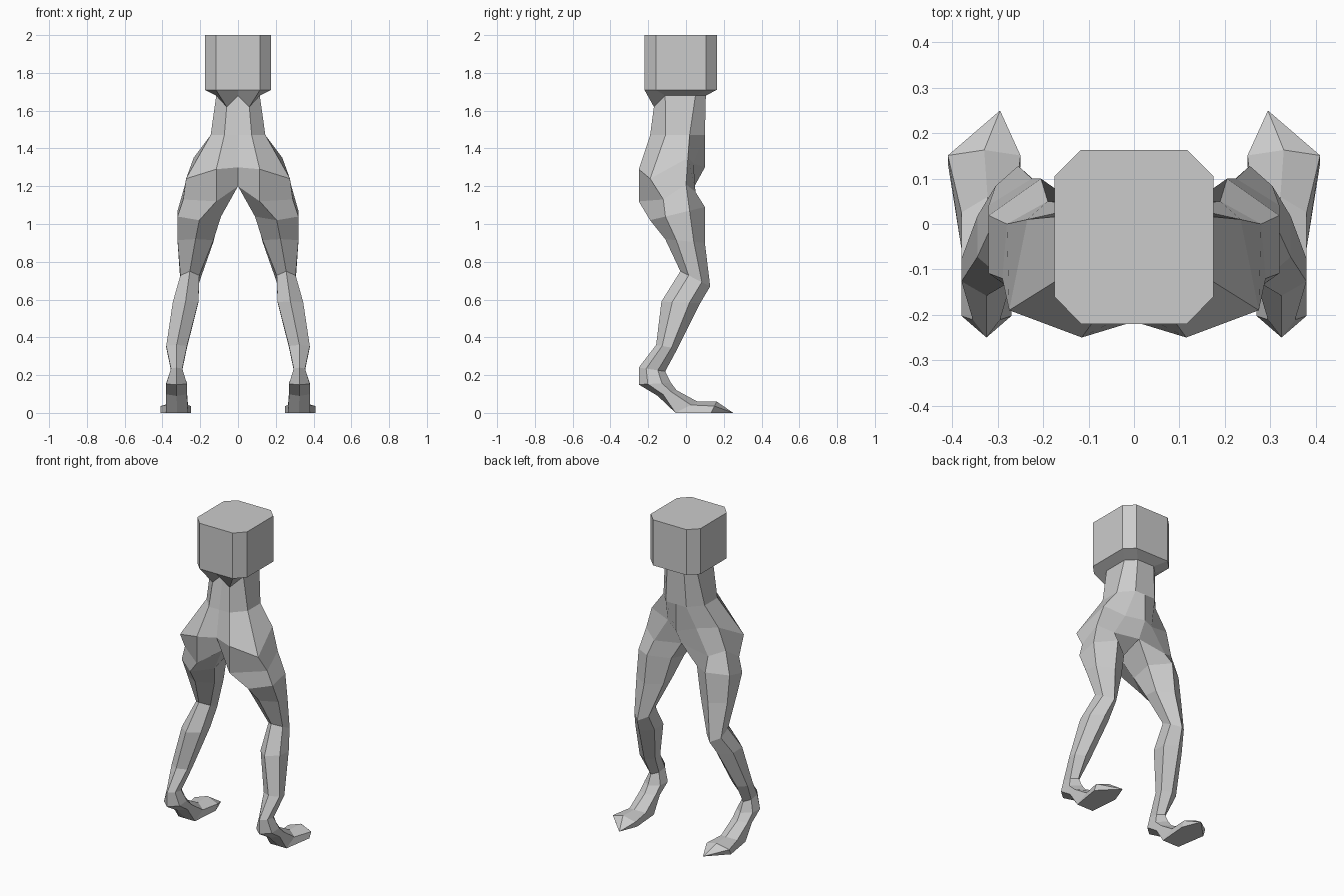
import bpy, bmesh

if "Cube" in bpy.data.objects:
    bpy.data.objects.remove(bpy.data.objects["Cube"])

# Every cross-section of the right half has 6 points, in this order:
# inner front, mid front, outer front, outer back, mid back, inner back


def ring(xi, xo, y0, z0, y1, z1, inner=0.28, k0=0.28, k1=0.28):
    """Section spanning xi..xo, tilted from (y0, z0) to (y1, z1)."""
    def p(x, t):
        return (x, y0 + (y1 - y0) * t, z0 + (z1 - z0) * t)
    xm = (xi + xo) / 2
    if inner is None:                       # leg section: inner mirrors outer
        inner = k0
    return [p(xi, inner), p(xm, 0), p(xo, k0),
            p(xo, 1 - k1), p(xm, 1), p(xi, 1 - (inner if inner == 0 and k0 else k1))]


def loft(name, rings, cap=False):
    """Skin the sections from top to bottom and mirror across x."""
    bm = bmesh.new()
    rows = [[bm.verts.new(co) for co in r] for r in rings]
    if cap:
        bm.faces.new(rows[0])
    for a, b in zip(rows, rows[1:]):
        for i in range(6):
            j = (i + 1) % 6
            quad = (a[i], b[i], b[j], a[j])
            if any(abs(v.co.x) > 1e-4 for v in quad):   # no wall on centre plane
                bm.faces.new(quad)
    bmesh.ops.remove_doubles(bm, verts=bm.verts, dist=0.0005)
    me = bpy.data.meshes.new(name)
    bm.to_mesh(me)
    bm.free()
    ob = bpy.data.objects.new(name, me)
    bpy.context.collection.objects.link(ob)
    ob.modifiers.new("mirror", 'MIRROR').merge_threshold = 0.0005
    return ob


def octagon(z):
    return [(0, -.22, z), (.117, -.22, z), (.175, -.16, z),
            (.175, .105, z), (.117, .163, z), (0, .163, z)]


# shared sections
neck = [(0, -.15, 1.68), (.06, -.17, 1.62), (.115, -.11, 1.68),
        (.115, .05, 1.68), (.06, .105, 1.68), (0, .105, 1.68)]
waist = ring(0, .145, -.19, 1.47, .10, 1.47, inner=0)
hip = [(0, -.215, 1.30), (.115, -.25, 1.29), (.275, -.19, 1.24),
       (.235, .01, 1.35), (.10, .04, 1.32), (0, .10, 1.30)]
crotch = [(0, -.16, 1.20), (.115, -.25, 1.12), (.29, -.12, 1.13),
          (.28, 0, 1.21), (.19, .05, 1.17), (0, .045, 1.20)]
ankle = ring(.27, .38, -.15, .09, -.05, .12)

# blocky head with chamfered corners
loft("head_block", [octagon(2.0), octagon(1.71), neck], cap=True)

# torso
loft("torso", [neck, waist, hip, crotch])

# bent legs
loft("legs", [
    crotch,
    ring(.09, .32, -.19, 1.02, .10, 1.09),
    ring(.13, .32, -.11, .92, .10, .90),
    ring(.205, .305, -.03, .75, .128, .67),
    ring(.21, .345, -.13, .59, .075, .58),
    ring(.27, .38, -.158, .36, -.045, .34),
    ring(.295, .355, -.25, .24, -.11, .22),
    ring(.27, .38, -.25, .15, -.08, .16),
    ankle])

# pointed feet, flat underneath
loft("feet", [
    ankle,
    ring(.265, .38, -.055, 0, .06, .06, 0.0, 0.0, .3),
    ring(.25, .41, .133, 0, .163, .06, 0.0, 0.0, .4),
    [(.295, .25, 0)] * 6])
